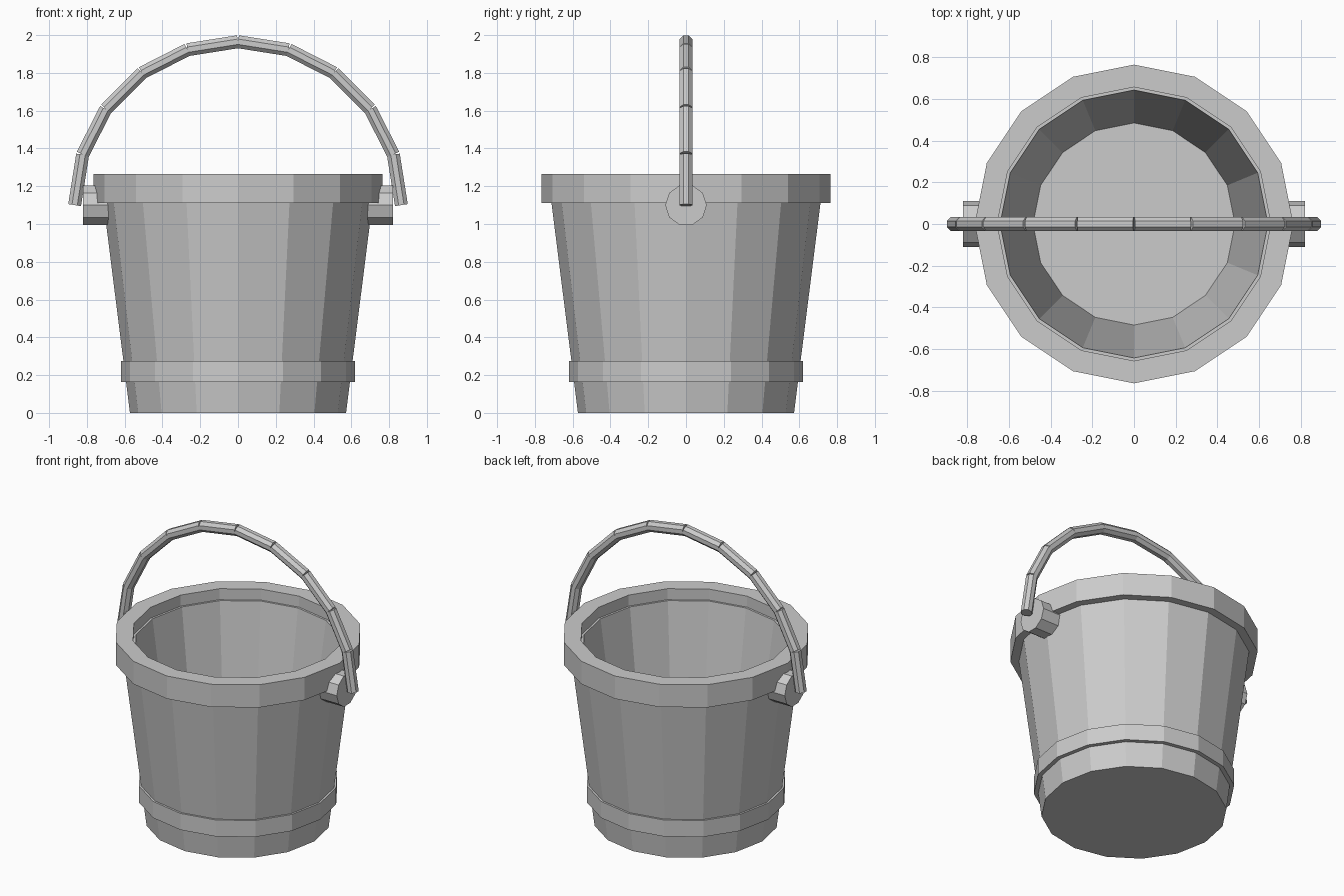
import bpy, bmesh, math
from mathutils import Vector

if "Cube" in bpy.data.objects:
    bpy.data.objects.remove(bpy.data.objects["Cube"])

SIDES = 16


def finish(name, bm):
    bmesh.ops.recalc_face_normals(bm, faces=bm.faces)
    mesh = bpy.data.meshes.new(name)
    bm.to_mesh(mesh)
    bm.free()
    obj = bpy.data.objects.new(name, mesh)
    bpy.context.collection.objects.link(obj)
    return obj


def lathe(name, profile, closed):
    """Revolve (radius, z) points; an open profile gets capped at both ends."""
    bm = bmesh.new()
    rings = []
    for r, z in profile:
        angles = [2 * math.pi * i / SIDES for i in range(SIDES)]
        rings.append([bm.verts.new((r * math.cos(a), r * math.sin(a), z)) for a in angles])
    pairs = list(zip(rings, rings[1:]))
    if closed:
        pairs.append((rings[-1], rings[0]))
    else:
        bm.faces.new(rings[0])
        bm.faces.new(rings[-1])
    for a, b in pairs:
        for i in range(SIDES):
            j = (i + 1) % SIDES
            bm.faces.new((a[i], a[j], b[j], b[i]))
    return finish(name, bm)


def add_rod(bm, start, end, radius, sides, turn=0.0):
    """Capped prism between two points in the xz plane, turned about its axis."""
    axis = (end - start).normalized()
    u = Vector((0, 1, 0))
    v = axis.cross(u)
    rings = []
    for p in (start, end):
        angles = [turn + 2 * math.pi * i / sides for i in range(sides)]
        rings.append([bm.verts.new(p + radius * (math.cos(a) * u + math.sin(a) * v))
                      for a in angles])
    for ring in rings:
        bm.faces.new(ring)
    for i in range(sides):
        j = (i + 1) % sides
        bm.faces.new((rings[0][i], rings[0][j], rings[1][j], rings[1][i]))


# Tapered bucket wall with floor
lathe("bucket_body", [(0.572, 0), (0.722, 1.19), (0.643, 1.19), (0.485, 0.05)], False)

# Thick rim and lower hoop
lathe("rim", [(0.657, 1.11), (0.765, 1.11), (0.765, 1.265), (0.657, 1.265)], True)
lathe("lower_hoop", [(0.56, 0.163), (0.62, 0.163), (0.62, 0.275), (0.56, 0.275)], True)

# Handle pegs on both sides
for name, s in (("left_peg", -1), ("right_peg", 1)):
    bm = bmesh.new()
    add_rod(bm, Vector((s * 0.68, 0, 1.1)), Vector((s * 0.82, 0, 1.1)), 0.11, 10)
    finish(name, bm)

# Handle: half circle of ten straight links
bm = bmesh.new()
arc = [Vector((0.865 * math.cos(a), 0, 1.1 + 0.865 * math.sin(a)))
       for a in (math.pi * i / 10 for i in range(11))]
for p, q in zip(arc, arc[1:]):
    add_rod(bm, p, q, 0.037, 8, math.pi / 8)
finish("handle", bm)
